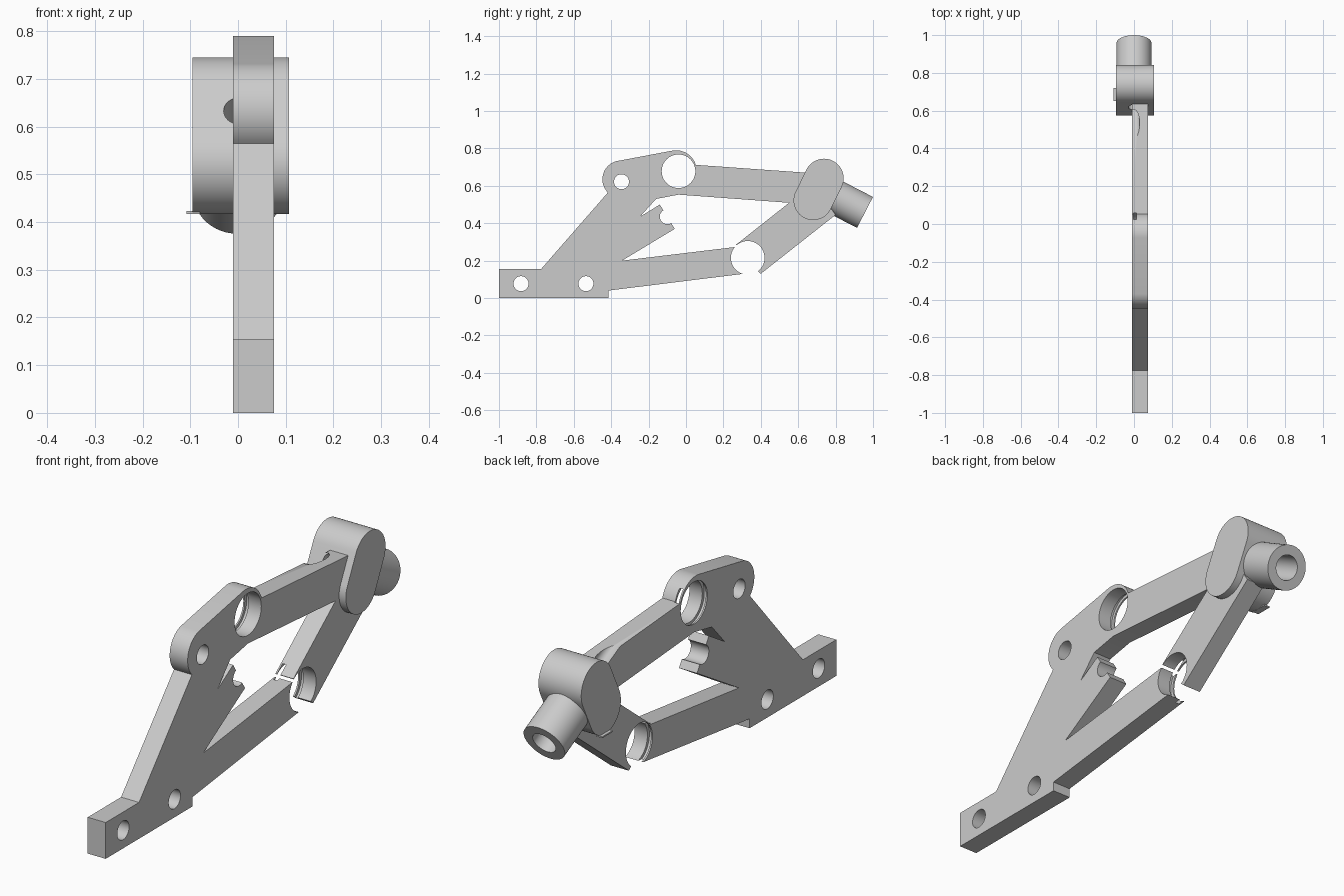
import bpy, bmesh, math
from mathutils import Vector

if "Cube" in bpy.data.objects:
    bpy.data.objects.remove(bpy.data.objects["Cube"])

metal = bpy.data.materials.new("light_grey")
metal.use_nodes = True
GREY = (0.6, 0.6, 0.6, 1)
metal.diffuse_color = GREY
metal.node_tree.nodes["Principled BSDF"].inputs["Base Color"].default_value = GREY

X0, X1 = -0.01, 0.075          # plate thickness range
UPPER = (-0.04, 0.678)         # upper joint centre (y, z)
LOWER = (0.33, 0.215)          # lower joint centre


def arc(centre, r, a0, a1, n=20):
    """Points of an arc in the side plane, angles in degrees."""
    angles = [math.radians(a0 + (a1 - a0) * i / n) for i in range(n + 1)]
    return [(centre[0] + r * math.cos(a), centre[1] + r * math.sin(a)) for a in angles]


def add_object(name, bm):
    bmesh.ops.recalc_face_normals(bm, faces=bm.faces)
    mesh = bpy.data.meshes.new(name)
    bm.to_mesh(mesh)
    bm.free()
    mesh.materials.append(metal)
    obj = bpy.data.objects.new(name, mesh)
    bpy.context.collection.objects.link(obj)
    return obj


def extrude(name, points, x0, x1):
    """Side profile of (y, z) points extruded across x."""
    bm = bmesh.new()
    face = bm.faces.new([bm.verts.new((x0, y, z)) for y, z in points])
    result = bmesh.ops.extrude_face_region(bm, geom=[face], use_keep_orig=True)
    moved = [v for v in result["geom"] if isinstance(v, bmesh.types.BMVert)]
    bmesh.ops.translate(bm, verts=moved, vec=(x1 - x0, 0, 0))
    return add_object(name, bm)


def disc(centre, r, x0=-0.2, x1=0.2):
    return extrude("hole_cutter", arc(centre, r, 0, 360 - 7.5, 47), x0, x1)


def rod(name, start, end, r, segments=48):
    start, end = Vector(start), Vector(end)
    axis = end - start
    bm = bmesh.new()
    bmesh.ops.create_cone(bm, cap_ends=True, segments=segments, radius1=r,
                          radius2=r, depth=axis.length)
    bm.transform(axis.to_track_quat("Z", "Y").to_matrix().to_4x4())
    bmesh.ops.translate(bm, verts=bm.verts, vec=(start + end) / 2)
    return add_object(name, bm)


def cut(obj, cutters):
    for c in cutters:
        mod = obj.modifiers.new("cut", "BOOLEAN")
        mod.operation = "DIFFERENCE"
        mod.solver = "EXACT"
        mod.object = c
    bpy.context.view_layer.update()
    deps = bpy.context.evaluated_depsgraph_get()
    mesh = bpy.data.meshes.new_from_object(obj.evaluated_get(deps))
    obj.modifiers.clear()
    obj.data = mesh


# Main bracket: foot, triangular body, upper arm, prong and lower arm
bracket = extrude("bracket", [
    (-1, 0), (-1, 0.155), (-0.775, 0.155),
    *arc((-0.347, 0.635), 0.1, 225, 104),
    *arc((-0.053, 0.68), 0.11, 100, 17),
    (0.647, 0.67), (0.7, 0.6), (0.64, 0.503), (0.545, 0.51),
    (-0.04, 0.553), (-0.16, 0.53), (-0.246, 0.435),
    (-0.14, 0.5), (-0.06, 0.37), (-0.342, 0.2),
    (0.28, 0.275), (0.31, 0.13), (-0.415, 0.04), (-0.415, 0)], X0, X1)

# Diagonal strut from the lower joint to the head
strut = extrude("strut", [
    (0.267, 0.285), (0.6, 0.548), (0.72, 0.56), (0.8, 0.445),
    (0.4, 0.13), (0.385, 0.143), (0.31, 0.23)], X0, X1)

# Capsule-shaped head
tilt = math.degrees(math.atan2(0.122, 0.058))
head = extrude("head", arc((0.738, 0.64), 0.105, tilt + 90, tilt - 90, 28)
               + arc((0.68, 0.522), 0.105, tilt - 90, tilt - 270, 28), -0.095, 0.107)

# Thin lip under the head
lip = extrude("head_lip", [(0.65, 0.417), (0.72, 0.417), (0.72, 0.423), (0.65, 0.423)],
              -0.108, -0.08)

# Barrel leaving the head at a downward angle
tip = Vector((0, 0.957, 0.458))
axis = Vector((0, 0.889, -0.459))
barrel = rod("barrel", tip - axis * 0.24, tip, 0.093)

# Cutters: bolt holes, joint sockets with grooves, prong bite, bores
bolts = [disc(c, 0.04) for c in
         ((-0.882, 0.077), (-0.535, 0.077), (-0.345, 0.622), (-0.1, 0.435))]
sockets = [disc(c, 0.09) for c in (UPPER, LOWER)]
grooves = [disc(c, 0.103, -0.003, 0.014) for c in (UPPER, LOWER)]
pilot = rod("pilot_cutter", tip - axis * 0.62, tip + axis * 0.1, 0.03, 32)
bore = rod("bore_cutter", tip - axis * 0.18, tip + axis * 0.1, 0.052)

cut(bracket, bolts + sockets + grooves + [pilot])
cut(strut, [sockets[1], grooves[1], pilot, bore])
cut(head, [pilot, bore])
cut(barrel, [pilot, bore])

for c in bolts + sockets + grooves + [pilot, bore]:
    bpy.data.objects.remove(c)

# Smooth the round walls, keep the edges crisp
bpy.ops.object.select_all(action="DESELECT")
for obj in (bracket, strut, head, lip, barrel):
    obj.select_set(True)
    bpy.context.view_layer.objects.active = obj
bpy.ops.object.shade_smooth_by_angle(angle=math.radians(30))
